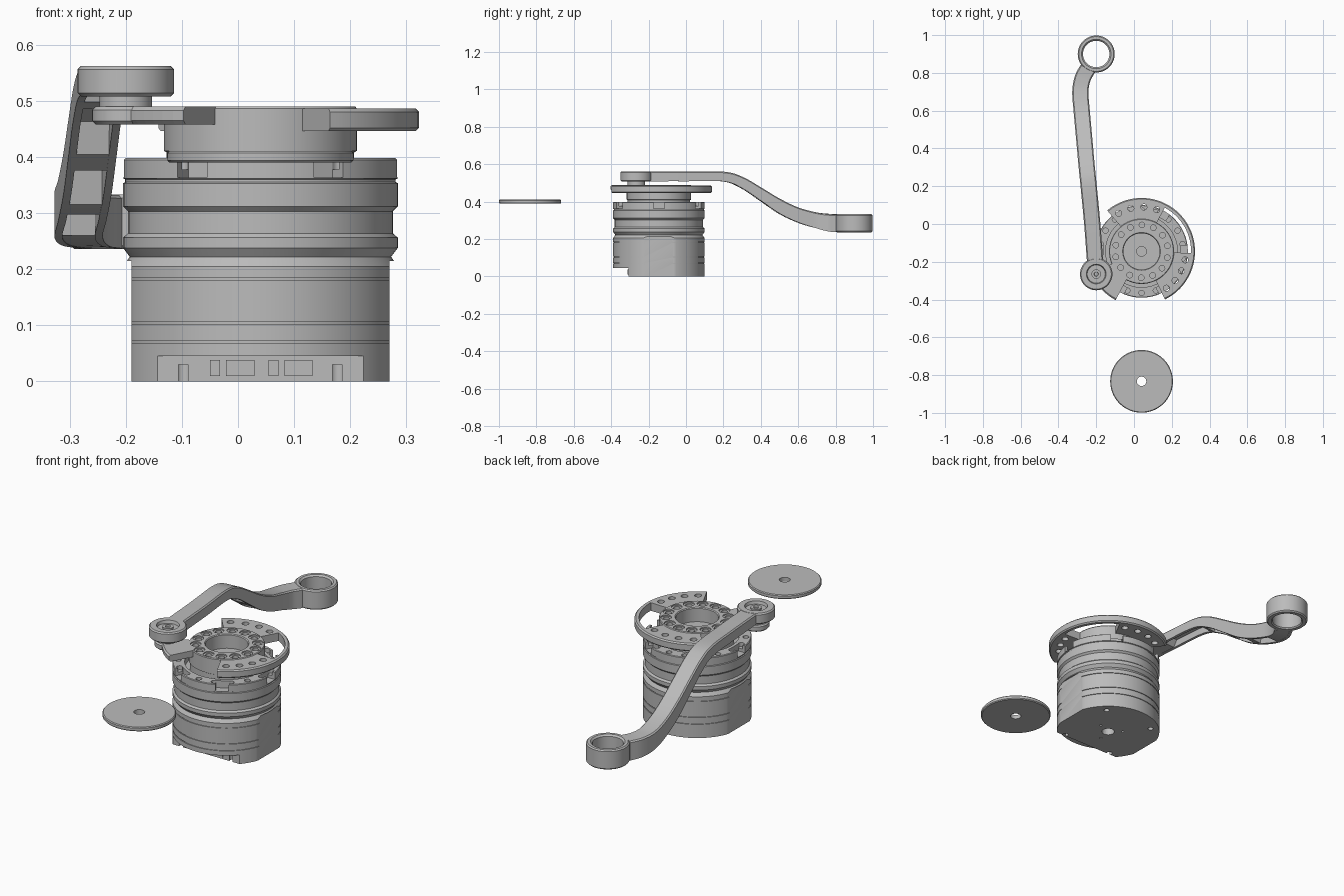
import bpy, bmesh, math
from math import sin, cos, radians, pi, tau
from mathutils import Vector, Matrix

if "Cube" in bpy.data.objects:
    bpy.data.objects.remove(bpy.data.objects["Cube"], do_unlink=True)

grey = bpy.data.materials.new("machined grey")
grey.use_nodes = True
grey.diffuse_color = (0.5, 0.5, 0.5, 1)
grey.node_tree.nodes["Principled BSDF"].inputs["Base Color"].default_value = (0.5, 0.5, 0.5, 1)

AXIS = Vector((0.04, -0.145, 0))      # motor axis
PIVOT = Vector((-0.2, -0.265, 0))     # near end of the arm
EYE = Vector((-0.2, 0.9, 0))          # far end of the arm


def finish(name, bm):
    bmesh.ops.remove_doubles(bm, verts=bm.verts, dist=1e-5)
    bmesh.ops.recalc_face_normals(bm, faces=bm.faces)
    mesh = bpy.data.meshes.new(name)
    bm.to_mesh(mesh)
    bm.free()
    mesh.materials.append(grey)
    obj = bpy.data.objects.new(name, mesh)
    bpy.context.collection.objects.link(obj)
    return obj


def select(obj):
    bpy.ops.object.select_all(action='DESELECT')
    obj.select_set(True)
    bpy.context.view_layer.objects.active = obj


def smooth(obj):
    select(obj)
    bpy.ops.object.shade_smooth_by_angle(angle=radians(25))


def lathe(name, profile, centre, n=72):
    """Closed profile of (radius, height) turned about a vertical axis."""
    bm = bmesh.new()
    rings = [[bm.verts.new(centre + Vector((r * cos(tau * i / n), r * sin(tau * i / n), z)))
              for r, z in profile] for i in range(n)]
    m = len(profile)
    for i in range(n):
        a, b = rings[i], rings[(i + 1) % n]
        for j in range(m):
            k = (j + 1) % m
            if profile[j][0] + profile[k][0] > 0:
                bm.faces.new((a[j], b[j], b[k], a[k]))
    bmesh.ops.dissolve_degenerate(bm, dist=1e-6, edges=bm.edges)
    return finish(name, bm)


def arc(name, r0, r1, a0, a1, z0, z1, bevel=0.007):
    """Ring sector between two angles, with a chamfered outer top edge."""
    steps = max(2, int((a1 - a0) / 4))
    section = [(r0, z0), (r1 - bevel, z0), (r1, z0 + bevel), (r1, z1 - bevel), (r1 - bevel, z1), (r0, z1)]
    bm = bmesh.new()
    rows = []
    for i in range(steps + 1):
        t = radians(a0 + (a1 - a0) * i / steps)
        rows.append([bm.verts.new(AXIS + Vector((r * cos(t), r * sin(t), z))) for r, z in section])
    for a, b in zip(rows, rows[1:]):
        for j in range(6):
            k = (j + 1) % 6
            bm.faces.new((a[j], b[j], b[k], a[k]))
    bm.faces.new(rows[0])
    bm.faces.new(rows[-1])
    return finish(name, bm)


def boxes(name, items):
    """Boxes given as (centre, size, turn)."""
    bm = bmesh.new()
    for c, s, turn in items:
        bmesh.ops.create_cube(bm, size=1, matrix=Matrix.Translation(c) @ Matrix.Rotation(turn, 4, 'Z')
                              @ Matrix.Diagonal((*s, 1)))
    return finish(name, bm)


def drills(angles, radius, hole, z0, z1):
    bm = bmesh.new()
    for a in angles:
        p = AXIS + Vector((radius * cos(radians(a)), radius * sin(radians(a)), (z0 + z1) / 2))
        bmesh.ops.create_cone(bm, cap_ends=True, segments=16, radius1=hole, radius2=hole,
                              depth=z1 - z0, matrix=Matrix.Translation(p))
    return finish("drill", bm)


def cut(obj, cutter):
    cutter.hide_render = True
    mod = obj.modifiers.new("cut", 'BOOLEAN')
    mod.operation, mod.solver, mod.object = 'DIFFERENCE', 'EXACT', cutter
    select(obj)
    bpy.ops.object.modifier_apply(modifier=mod.name)
    bpy.data.objects.remove(cutter, do_unlink=True)


# Motor body with ribs and fine seams
R = 0.245


def seam(z):
    return [(R, z - .002), (R - .004, z - .002), (R - .004, z + .002), (R, z + .002)]


body = lathe("motor_body", [(0, 0), (R, 0)] + seam(.07) + seam(.104) + seam(.183) + [
    (R, .205), (.233, .222), (R, .238), (R, .256), (.236, .264), (.236, .303), (R, .312), (R, .353),
    (.241, .355), (.241, .36), (R, .362), (R, .395), (.242, .398), (.19, .398), (.19, .365), (0, .365)], AXIS, 96)
cut(body, boxes("front_recess", [((AXIS.x, -.407, .0), (.6, .2, .09), 0)]))
cut(body, boxes("side_flats", [((AXIS.x + s * .33, AXIS.y, .1), (.2, .6, .23), 0) for s in (-1, 1)]))
cut(body, boxes("rim_notches", [(AXIS + Vector((.235 * cos(a), .235 * sin(a), .39)), (.06, .06, .054), a)
                                for a in [i * pi / 3 for i in range(6)]]))
cut(body, drills(range(10, 370, 20), .22, .014, .378, .42))
cut(body, drills([48, 132, 228, 312], .205, .013, -.02, .03))
cut(body, drills([0], 0, .03, -.02, .04))
cut(body, drills([20, 140, 260], .07, .006, -.02, .02))
smooth(body)

# Sockets on the front recess
sockets = []
for x in (-.05, .054):
    sockets += [((x + .009, -.308, .024), (.018, .008, .028), 0), ((x + .054, -.308, .024), (.05, .008, .028), 0)]
boxes("front_sockets", sockets)

# Rotor hub with central well
hub = lathe("rotor_hub", [(0, .366), (.167, .366), (.167, .408), (.172, .411), (.172, .486), (.169, .49),
                          (.1, .49), (.096, .486), (.096, .42), (0, .42)], AXIS)
hub_angles = [i * 360 / 14 + 12 for i in range(14)]
cut(hub, drills(hub_angles, .14, .025, .484, .52))
cut(hub, drills(hub_angles, .14, .015, .455, .5))
cut(hub, drills([0], 0, .026, .38, .45))
smooth(hub)

# Output wheel: partial rim, drilled segments and a tongue to the arm
smooth(arc("wheel_rim", .262, .283, -64, 130, .446, .486, .006))
for name, a0, a1, holes in (("rear_segment", 62, 130, (70, 87, 104, 121)),
                            ("front_segment", -64, -2, (-56, -41, -26, -11))):
    seg = arc(name, .165, .265, a0, a1, .446, .486, .001)
    cut(seg, drills(holes, .235, .016, .4, .52))
    smooth(seg)
arc("arm_tongue", .165, .292, 203, 242, .458, .49)
smooth(lathe("tongue_boss", [(0, .458), (.054, .458), (.06, .464), (.06, .484), (.054, .49), (0, .49)], PIVOT, 40))

# Pivot pin, cap and screw
smooth(lathe("pivot_pin", [(0, .48), (.047, .48), (.047, .52), (0, .52)], PIVOT, 40))
smooth(lathe("pivot_cap", [(0, .508), (.08, .508), (.086, .514), (.086, .556), (.08, .562), (.052, .562),
                           (.048, .548), (0, .548)], PIVOT, 48))
smooth(lathe("pivot_screw", [(0, .545), (.025, .545), (.025, .556), (.012, .556), (.01, .55), (0, .55)], PIVOT, 24))

# Eye at the far end
smooth(lathe("arm_eye", [(.07, .242), (.075, .236), (.092, .236), (.098, .242), (.098, .327), (.092, .333),
                         (.078, .333), (.07, .325)], EYE, 56))

# Crank arm: channel section swept along a path of (x, y, top height, depth)
path = [Vector(p) for p in (
    (-.206, -.2, .561, .052), (-.221, 0, .561, .052), (-.24, .2, .56, .052), (-.25, .3, .532, .062),
    (-.259, .4, .475, .072), (-.268, .5, .415, .08), (-.277, .6, .368, .08), (-.284, .7, .342, .085),
    (-.272, .77, .334, .092), (-.245, .822, .332, .095))]
pockets = ((.02, .24), (.28, .4), (.44, .54), (.58, .69))


def spline(pts, per=10):
    ext = [2 * pts[0] - pts[1]] + pts + [2 * pts[-1] - pts[-2]]
    out = []
    for p, q, r, s in zip(ext, ext[1:], ext[2:], ext[3:]):
        for i in range(per):
            t = i / per
            out.append((2 * q + (r - p) * t + (2 * p - 5 * q + 4 * r - s) * t * t
                        + (3 * q - p - 3 * r + s) * t ** 3) / 2)
    return out + [pts[-1]]


line = spline(path)
bm = bmesh.new()
rows = []
for i, p in enumerate(line):
    d = line[min(i + 1, len(line) - 1)] - line[max(i - 1, 0)]
    side = Vector((d.y, -d.x, 0)).normalized()
    base, top, w, b = p.z - p.w, p.z, .043, .006
    deep = p.z - .018 if any(a < p.y < c for a, c in pockets) else base + .001
    half = [(w, base), (w, top - b), (w - b, top)]
    inner = [(w - .014, base), (w - .014, deep)]
    sec = half + [(-u, z) for u, z in reversed(half)] + [(-u, z) for u, z in inner] + list(reversed(inner))
    rows.append([bm.verts.new(Vector((p.x, p.y, 0)) + side * u + Vector((0, 0, z))) for u, z in sec])
for a, c in zip(rows, rows[1:]):
    for j in range(len(a)):
        k = (j + 1) % len(a)
        bm.faces.new((a[j], c[j], c[k], a[k]))
bm.faces.new(rows[0])
bm.faces.new(rows[-1])
smooth(finish("crank_arm", bm))

# Loose cover disc in front
smooth(lathe("cover_disc", [(.025, .39), (.162, .39), (.166, .394), (.166, .407), (.162, .411), (.025, .411)],
             Vector((.04, -.833, 0))))
